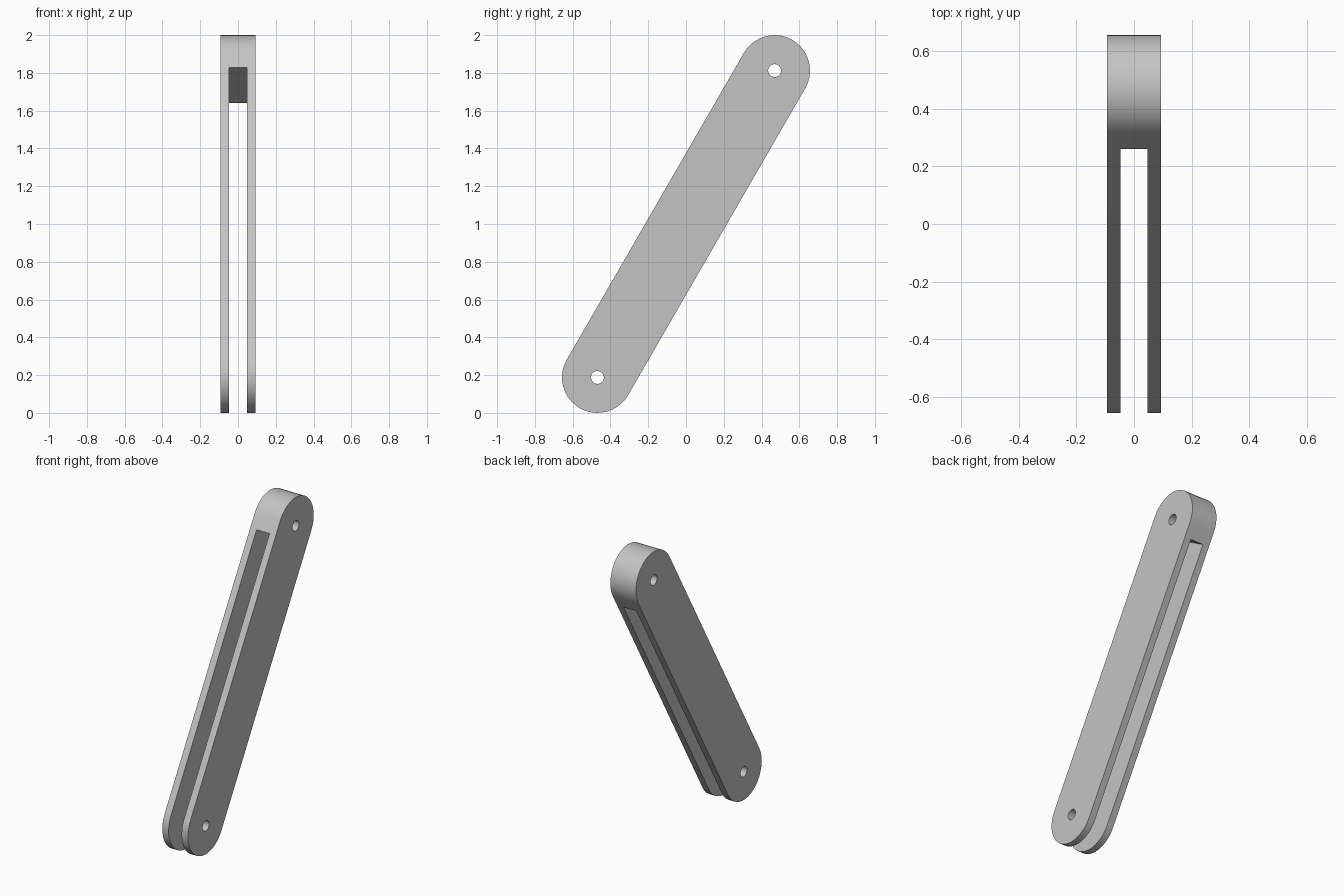
import bpy, bmesh, math
from mathutils import Matrix

cube = bpy.data.objects.get("Cube")
if cube:
    bpy.data.objects.remove(cube, do_unlink=True)

R = 0.1876            # end radius of the arm
HALF = 0.938          # half distance between the pin holes
HOLE = 0.034
WIDTH, SLOT = 0.187, 0.095
SLOT_TOP = HALF - 0.091
TILT = Matrix.Translation((0, 0, 1)) @ Matrix.Rotation(math.radians(-30), 4, "X")

grey = bpy.data.materials.new("grey metal")
grey.use_nodes = True
colour = (0.55, 0.55, 0.55, 1)
grey.diffuse_color = colour
grey.node_tree.nodes["Principled BSDF"].inputs["Base Color"].default_value = colour


def prism(name, outline, width):
    """Extrude a (y, z) outline along x, centred, then tilt it."""
    bm = bmesh.new()
    face = bm.faces.new([bm.verts.new((-width / 2, y, z)) for y, z in outline])
    ext = bmesh.ops.extrude_face_region(bm, geom=[face])
    moved = [v for v in ext["geom"] if isinstance(v, bmesh.types.BMVert)]
    bmesh.ops.translate(bm, verts=moved, vec=(width, 0, 0))
    bmesh.ops.recalc_face_normals(bm, faces=bm.faces)
    bm.transform(TILT)
    mesh = bpy.data.meshes.new(name)
    bm.to_mesh(mesh)
    bm.free()
    mesh.materials.append(grey)
    obj = bpy.data.objects.new(name, mesh)
    bpy.context.collection.objects.link(obj)
    return obj


def arc(radius, centre, start, sweep, steps):
    angles = [start + sweep * i / steps for i in range(steps + 1)]
    return [(radius * math.cos(a), centre + radius * math.sin(a)) for a in angles]


# Arm with rounded ends
arm = prism("forked_arm", arc(R, HALF, 0, math.pi, 20) + arc(R, -HALF, math.pi, math.pi, 20), WIDTH)

# Cutters for the fork slot and the two pin holes
slot = [(-1, -2), (1, -2), (1, SLOT_TOP), (-1, SLOT_TOP)]
cutters = [prism("slot_cutter", slot, SLOT)]
for label, z in (("upper", HALF), ("lower", -HALF)):
    cutters.append(prism(label + "_hole_cutter", arc(HOLE, z, 0, math.tau, 32)[:-1], 1))

bpy.ops.object.select_all(action="DESELECT")
bpy.context.view_layer.objects.active = arm
arm.select_set(True)
for cutter in cutters:
    cutter.hide_render = True
    mod = arm.modifiers.new(cutter.name, "BOOLEAN")
    mod.operation = "DIFFERENCE"
    mod.solver = "EXACT"
    mod.object = cutter
    bpy.ops.object.modifier_apply(modifier=mod.name)
    bpy.data.objects.remove(cutter, do_unlink=True)

# Smooth round ends and holes, sharp rims
bpy.ops.object.shade_smooth_by_angle(angle=math.radians(30))
